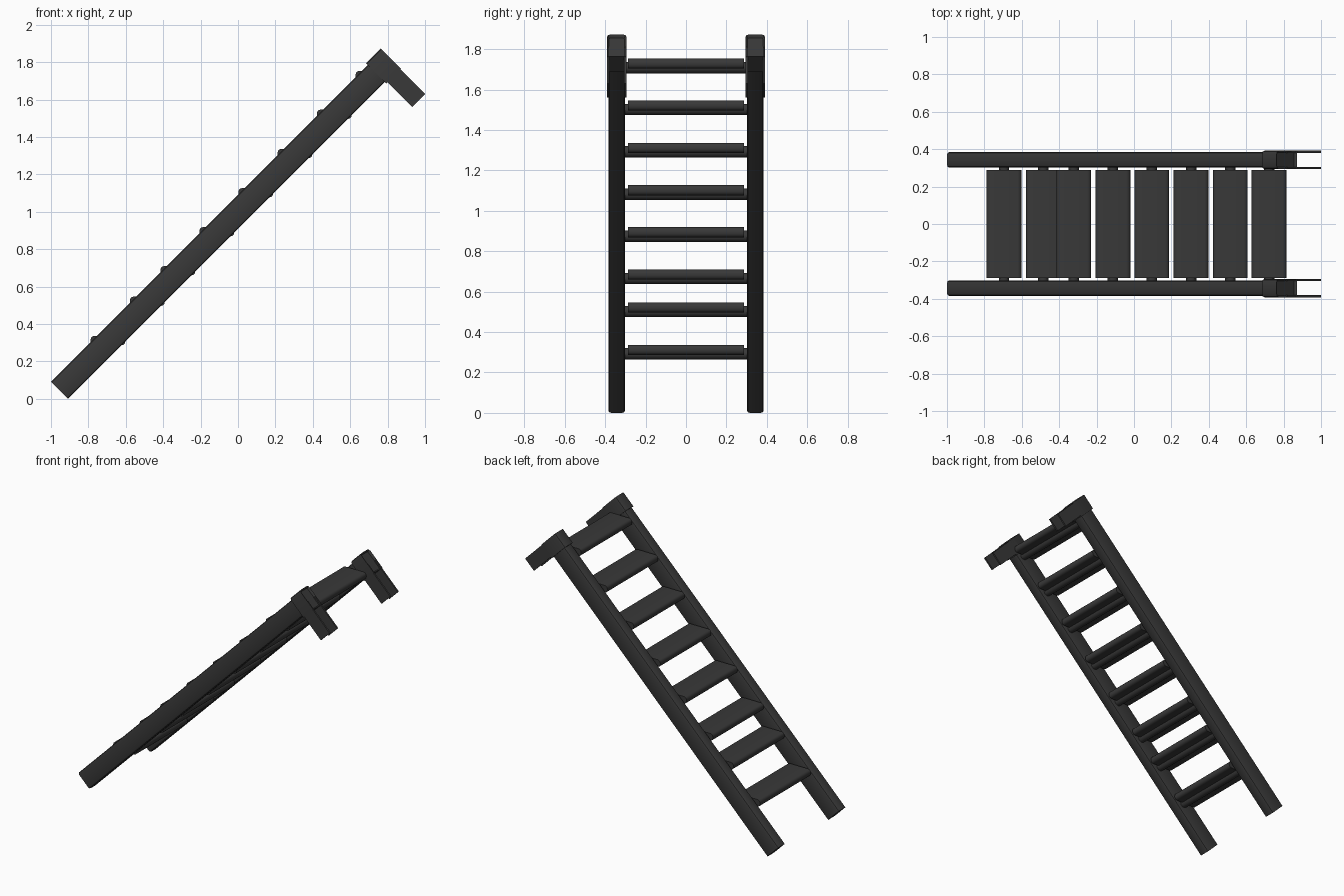
import bpy, bmesh, math
from mathutils import Matrix, Vector

if "Cube" in bpy.data.objects:
    bpy.data.objects.remove(bpy.data.objects["Cube"])

TILT = Matrix.Rotation(math.radians(-45), 4, 'Y')   # local x runs up the ladder, local z is its normal
RAIL_Y = 0.343

dark = bpy.data.materials.new("dark_grey")
dark.diffuse_color = (0.04, 0.04, 0.04, 1)
dark.use_nodes = True
dark.node_tree.nodes["Principled BSDF"].inputs["Base Color"].default_value = dark.diffuse_color


def finish(name, bm, matrix=None):
    mesh = bpy.data.meshes.new(name)
    bmesh.ops.recalc_face_normals(bm, faces=bm.faces[:])
    bm.to_mesh(mesh)
    bm.free()
    mesh.materials.append(dark)
    ob = bpy.data.objects.new(name, mesh)
    bpy.context.collection.objects.link(ob)
    if matrix:
        ob.matrix_world = matrix
    return ob


def box(x, y, z, bevel=0, axis=0, segments=2, top_only=False):
    """Box from (min, max) ranges, with the edges along one axis bevelled."""
    bm = bmesh.new()
    bmesh.ops.create_cube(bm, size=1)
    for v in bm.verts:
        v.co = Vector([sum(r) / 2 + c * (r[1] - r[0]) for r, c in zip((x, y, z), v.co)])
    if bevel:
        edges = []
        for e in bm.edges:
            d = e.verts[1].co - e.verts[0].co
            along = abs(d[axis]) > 0.999 * d.length
            high = e.verts[0].co.z > sum(z) / 2
            if along and (high or not top_only):
                edges.append(e)
        bmesh.ops.bevel(bm, geom=edges, offset=bevel, segments=segments,
                        profile=0.5, affect='EDGES')
    return bm


for side, s in (("left", -1), ("right", 1)):
    y0 = s * RAIL_Y

    # Side rail
    finish(f"{side}_rail", box((-0.643, 1.80), (y0 - 0.041, y0 + 0.041), (0.643, 0.771), 0.015), TILT)

    # Hook cap with a shallow recess in its end face
    bm = box((1.753, 1.864), (y0 - 0.049, y0 + 0.049), (0.632, 0.785), 0.018, top_only=True)
    bm.normal_update()
    end = max(bm.faces, key=lambda f: f.normal.x)
    bmesh.ops.inset_region(bm, faces=[end], thickness=0.011, depth=0)
    bmesh.ops.translate(bm, verts=end.verts[:], vec=(-0.014, 0, 0))
    finish(f"{side}_hook_cap", bm, TILT)

    # Two thin plates hanging from the cap
    for label, t in (("inner", -s), ("outer", s)):
        yp = y0 + t * 0.043
        finish(f"{side}_hook_{label}_plate",
               box((1.762, 1.86), (yp - 0.006, yp + 0.006), (0.445, 0.70)), TILT)

# Level treads, each resting on a round bar between the rails
for i, x in enumerate((-0.695, -0.485, -0.322, -0.113, 0.095, 0.305, 0.515, 0.722)):
    top = x + 1.032
    finish(f"tread_{i + 1}",
           box((x - 0.093, x + 0.093), (-0.288, 0.288), (top - 0.05, top), 0.02, axis=1, segments=3))

    bm = bmesh.new()
    bmesh.ops.create_cone(bm, cap_ends=True, segments=16, radius1=0.028, radius2=0.028, depth=0.63,
                          matrix=Matrix.Translation((x, 0, top - 0.045)) @ Matrix.Rotation(math.pi / 2, 4, 'X'))
    finish(f"tread_bar_{i + 1}", bm)

# Smooth the rounded edges, keep the corners sharp
bpy.ops.object.select_all(action='SELECT')
bpy.context.view_layer.objects.active = bpy.context.selected_objects[0]
bpy.ops.object.shade_smooth_by_angle(angle=math.radians(35))
